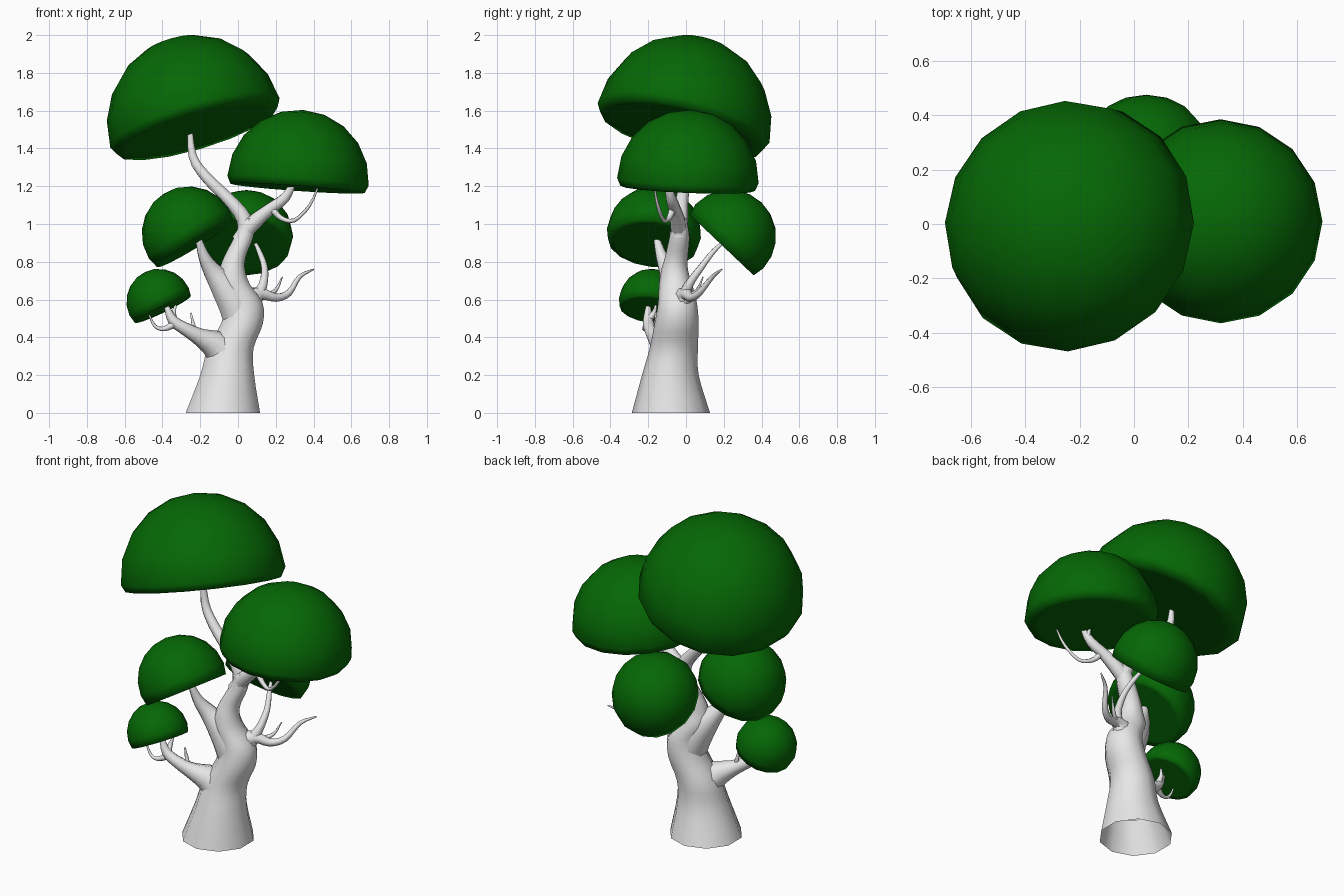
import bpy, bmesh, math
from mathutils import Vector

def material(name, rgb):
    m = bpy.data.materials.new(name)
    m.diffuse_color = (*rgb, 1)
    return m

BARK = material("pale_bark", (0.8, 0.8, 0.8))
LEAF = material("leaf_green", (0.0015, 0.138, 0.0015))

def finish(name, bm, mat):
    bmesh.ops.recalc_face_normals(bm, faces=bm.faces)
    me = bpy.data.meshes.new(name)
    bm.to_mesh(me)
    bm.free()
    me.materials.append(mat)
    for p in me.polygons:
        p.use_smooth = True
    ob = bpy.data.objects.new(name, me)
    bpy.context.collection.objects.link(ob)
    return ob

def spline(pts, steps):
    # Catmull-Rom through (x, y, z, radius) points
    p = [Vector(q) for q in pts]
    p = [p[0] * 2 - p[1]] + p + [p[-1] * 2 - p[-2]]
    out = []
    for i in range(1, len(p) - 2):
        a, b, c, d = p[i - 1:i + 3]
        for s in range(steps):
            t = s / steps
            out.append(0.5 * (2 * b + (c - a) * t + (2 * a - 5 * b + 4 * c - d) * t * t
                              + (3 * b - a - 3 * c + d) * t ** 3))
    out.append(p[-2])
    return out

def tube(name, pts, sides=8, steps=3, level=False):
    # round tapering limb; level keeps every ring horizontal
    path = spline(pts, steps)
    bm = bmesh.new()
    rings = []
    u = Vector((1, 0, 0))
    for i, q in enumerate(path):
        c = q.to_3d()
        t = (path[min(i + 1, len(path) - 1)] - path[max(i - 1, 0)]).to_3d().normalized()
        if level:
            t = Vector((0, 0, 1))
        if i == 0 and abs(t.x) > 0.9:
            u = Vector((0, 1, 0))
        u = (u - t * u.dot(t)).normalized()
        v = t.cross(u)
        ring = []
        for k in range(sides):
            a = 2 * math.pi * (k + 0.5) / sides
            ring.append(bm.verts.new(c + q[3] * (u * math.cos(a) + v * math.sin(a))))
        rings.append(ring)
    for a, b in zip(rings, rings[1:]):
        for k in range(sides):
            n = (k + 1) % sides
            bm.faces.new((a[k], a[n], b[n], b[k]))
    bm.faces.new(rings[-1])
    return finish(name, bm, BARK)

def canopy(name, centre, r, up, depth=0.09):
    # half sphere with a flat, softly rounded underside, tilted along up
    bm = bmesh.new()
    bmesh.ops.create_uvsphere(bm, u_segments=16, v_segments=10, radius=1)
    for v in bm.verts:
        v.co.z = max(v.co.z, -depth)
    rot = Vector((0, 0, 1)).rotation_difference(Vector(up))
    for v in bm.verts:
        v.co = rot @ (v.co * r) + Vector(centre)
    return finish(name, bm, LEAF)

# Foliage
canopy("top_canopy", (-0.228, -0.013, 1.535), 0.467, (-0.3, 0.24, 1))
canopy("right_canopy", (0.318, 0.01, 1.23), 0.375, (0.07, 0.04, 1), 0.11)
canopy("left_canopy", (-0.26, -0.17, 0.95), 0.25, (-0.62, 0.12, 1), 0.25)
canopy("low_left_canopy", (-0.418, -0.183, 0.59), 0.173, (-0.48, 0.12, 1), 0.27)
canopy("back_canopy", (0.045, 0.23, 0.935), 0.247, (0.0, 0.95, 1), 0.25)

# Trunk
tube("trunk", [(-0.08, -0.08, 0, 0.207), (-0.057, -0.083, 0.2, 0.15),
               (-0.04, -0.065, 0.34, 0.128), (0.02, -0.05, 0.47, 0.117),
               (0.033, -0.045, 0.58, 0.103), (-0.02, -0.055, 0.68, 0.088),
               (-0.03, -0.06, 0.76, 0.07), (-0.015, -0.05, 0.83, 0.06),
               (0.03, -0.035, 0.93, 0.053), (0.055, -0.035, 1.03, 0.038)],
     sides=10, level=True)

# Main limbs
tube("top_limb", [(0.04, -0.035, 0.93, 0.045), (0.03, -0.03, 1.03, 0.043),
                  (-0.05, -0.02, 1.13, 0.035), (-0.17, 0, 1.25, 0.03),
                  (-0.24, 0.02, 1.36, 0.024), (-0.255, 0.03, 1.54, 0.01)])
tube("right_limb", [(0.0, -0.035, 0.91, 0.04), (0.075, -0.042, 1.0, 0.044),
                    (0.17, -0.06, 1.08, 0.033), (0.25, -0.08, 1.14, 0.028),
                    (0.305, -0.1, 1.24, 0.012)])
tube("left_limb", [(0.02, -0.05, 0.42, 0.085), (-0.01, -0.055, 0.56, 0.095),
                   (-0.075, -0.07, 0.67, 0.078), (-0.135, -0.095, 0.75, 0.052),
                   (-0.18, -0.13, 0.83, 0.032), (-0.215, -0.16, 0.94, 0.015)])
tube("low_left_limb", [(-0.02, -0.06, 0.14, 0.09), (-0.045, -0.075, 0.26, 0.108),
                       (-0.11, -0.11, 0.35, 0.085), (-0.2, -0.16, 0.4, 0.048),
                       (-0.28, -0.19, 0.445, 0.034), (-0.345, -0.2, 0.49, 0.028),
                       (-0.385, -0.2, 0.58, 0.01)])
tube("right_branch", [(0.03, -0.03, 0.59, 0.07), (0.12, 0.0, 0.63, 0.036),
                      (0.2, 0.025, 0.61, 0.023), (0.27, 0.07, 0.635, 0.018),
                      (0.325, 0.14, 0.72, 0.012), (0.4, 0.19, 0.76, 0.004)])
tube("back_branch", [(0.07, -0.02, 0.57, 0.05), (0.13, 0.01, 0.67, 0.026),
                     (0.14, 0.08, 0.77, 0.018), (0.11, 0.15, 0.86, 0.013),
                     (0.08, 0.22, 0.92, 0.006)])

# Thin twigs
TWIGS = [
    [(0.18, -0.07, 1.08, 0.02), (0.23, -0.09, 1.03, 0.014), (0.3, -0.12, 1.02, 0.011),
     (0.38, -0.15, 1.1, 0.009), (0.43, -0.17, 1.21, 0.004)],
    [(0.27, -0.085, 1.15, 0.016), (0.275, -0.06, 1.19, 0.01), (0.28, -0.04, 1.22, 0.005)],
    [(-0.33, -0.2, 0.475, 0.022), (-0.39, -0.22, 0.445, 0.013), (-0.44, -0.22, 0.46, 0.009),
     (-0.475, -0.22, 0.53, 0.004)],
    [(-0.34, -0.2, 0.49, 0.022), (-0.34, -0.17, 0.53, 0.013), (-0.33, -0.16, 0.57, 0.006)],
    [(-0.225, -0.17, 0.41, 0.018), (-0.235, -0.16, 0.46, 0.012), (-0.25, -0.16, 0.53, 0.004)],
    [(0.15, 0.02, 0.62, 0.016), (0.2, 0.06, 0.65, 0.01), (0.235, 0.09, 0.72, 0.003)],
]
for i, pts in enumerate(TWIGS):
    tube(f"twig_{i + 1}", pts, sides=6)
